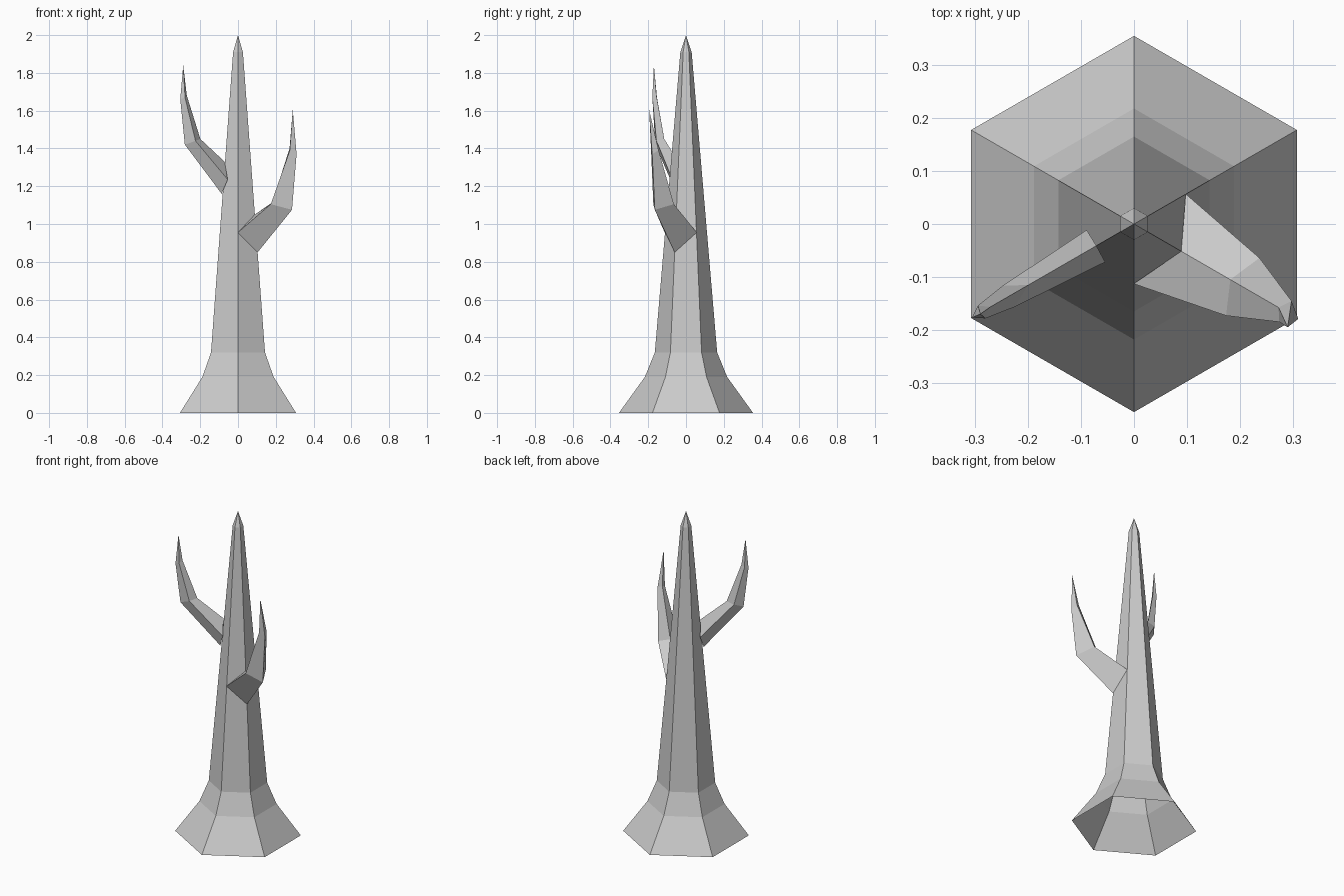
import bpy, bmesh, math
from mathutils import Vector

if "Cube" in bpy.data.objects:
    bpy.data.objects.remove(bpy.data.objects["Cube"])


def loft(name, rings, tip):
    """Skin rings of equal length and close them at a pointed tip (base open)."""
    bm = bmesh.new()
    loops = [[bm.verts.new(p) for p in ring] for ring in rings]
    n = len(loops[0])
    for a, b in zip(loops, loops[1:]):
        for i in range(n):
            j = (i + 1) % n
            bm.faces.new((a[i], a[j], b[j], b[i]))
    top = bm.verts.new(tip)
    for i in range(n):
        bm.faces.new((loops[-1][i], loops[-1][(i + 1) % n], top))
    mesh = bpy.data.meshes.new(name)
    bm.to_mesh(mesh)
    bm.free()
    obj = bpy.data.objects.new(name, mesh)
    bpy.context.collection.objects.link(obj)
    return obj


def branch(name, angle, sections, tip):
    """Diamond sections: inner (r, z), outer (r, z), sides (r, z, half width)."""
    a = math.radians(angle)
    out = Vector((math.cos(a), math.sin(a), 0))
    side = Vector((-out.y, out.x, 0))
    up = Vector((0, 0, 1))
    rings = []
    for (ri, zi), (ro, zo), (rs, zs, w) in sections:
        rings.append([out * ro + up * zo,
                      out * rs + side * w + up * zs,
                      out * ri + up * zi,
                      out * rs - side * w + up * zs])
    return loft(name, rings, tip)


# Six-sided trunk with flared root, open underneath
profile = [(0.355, 0), (0.218, 0.19), (0.165, 0.32), (0.03, 1.91)]
trunk_rings = [[(r * math.cos(math.radians(30 + 60 * k)),
                 r * math.sin(math.radians(30 + 60 * k)), z) for k in range(6)]
               for r, z in profile]
loft("trunk", trunk_rings, (0, 0, 2))

# Thick lower branch on the right
branch("lower_branch", -30, [
    ((0.103, 1.05), (0.12, 0.85), (0.056, 0.955, 0.098)),
    ((0.21, 1.115), (0.33, 1.075), (0.237, 1.105, 0.063)),
    ((0.315, 1.40), (0.358, 1.37), (0.33, 1.39, 0.023)),
], (0.29, -0.195, 1.605))

# Thin upper branch on the left
branch("upper_branch", 210, [
    ((0.082, 1.33), (0.10, 1.16), (0.083, 1.235, 0.035)),
    ((0.23, 1.45), (0.325, 1.42), (0.273, 1.44, 0.023)),
    ((0.313, 1.68), (0.353, 1.66), (0.332, 1.67, 0.014)),
], (-0.29, -0.17, 1.84))
